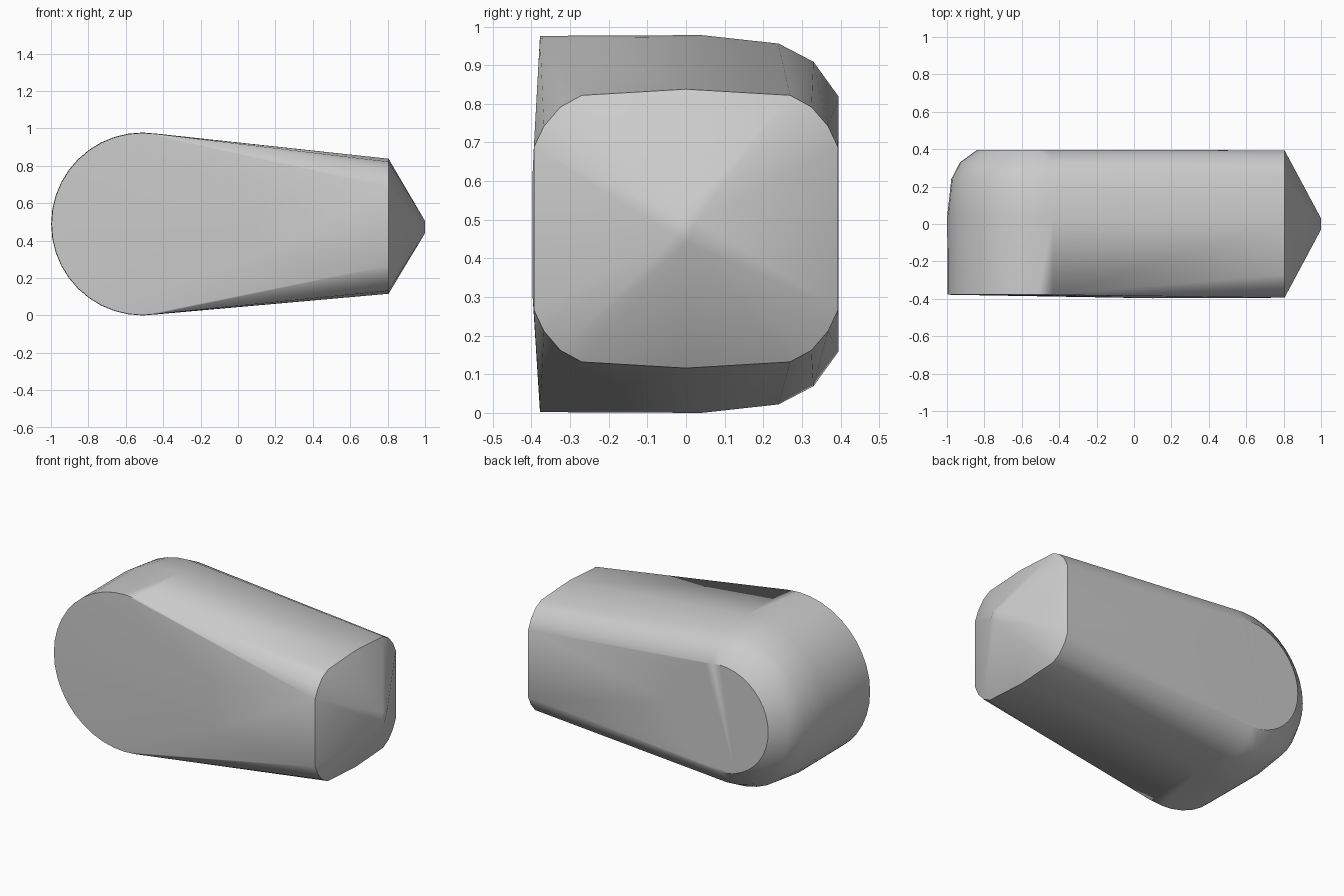
import bpy
import bmesh
from math import cos, sin, tau

cube = bpy.data.objects.get("Cube")
if cube:
    bpy.data.objects.remove(cube, do_unlink=True)

grey = bpy.data.materials.new("plain_grey")
grey.use_nodes = True
grey.diffuse_color = (0.6, 0.6, 0.6, 1)
grey.node_tree.nodes["Principled BSDF"].inputs["Base Color"].default_value = grey.diffuse_color


def ring(radius, y, steps=40):
    """Circle around the big rounded end, lying in a plane facing the front."""
    return [(-0.51 + radius * cos(tau * i / steps), y, 0.489 + radius * sin(tau * i / steps))
            for i in range(steps)]


# Rounded end: a sharp front rim, softened in steps towards the back
points = ring(0.487, -0.378) + ring(0.489, 0.04)
for radius, y in ((0.467, 0.24), (0.42, 0.33), (0.33, 0.395)):
    points += ring(radius, y)

# Narrow end: rounded square, one corner mirrored to all four
corner = ((0.394, 0.21), (0.368, 0.265), (0.325, 0.315), (0.27, 0.345), (0, 0.361))
for sy in (-1, 1):
    for sz in (-1, 1):
        points += [(0.805, sy * y, 0.477 + sz * z) for y, z in corner]

# Slight swell of the front face
points += [(0.1, -0.397, 0.3), (0.1, -0.397, 0.62)]

# Blunt pyramid tip
points += [(1, -0.03, 0.46), (1, -0.01, 0.505), (1, 0.03, 0.5), (1, 0.005, 0.44)]

# Wrap the sections in one closed skin
bm = bmesh.new()
for p in points:
    bm.verts.new(p)
hull = bmesh.ops.convex_hull(bm, input=bm.verts)
loose = {g for g in hull["geom_interior"] + hull["geom_unused"]
         if isinstance(g, bmesh.types.BMVert)}
bmesh.ops.delete(bm, geom=list(loose), context="VERTS")
bmesh.ops.recalc_face_normals(bm, faces=bm.faces)
mesh = bpy.data.meshes.new("tapered_body")
bm.to_mesh(mesh)
bm.free()
mesh.materials.append(grey)

body = bpy.data.objects.new("tapered_body", mesh)
bpy.context.collection.objects.link(body)
bpy.context.view_layer.objects.active = body
body.select_set(True)
bpy.ops.object.shade_smooth_by_angle(angle=0.6)
